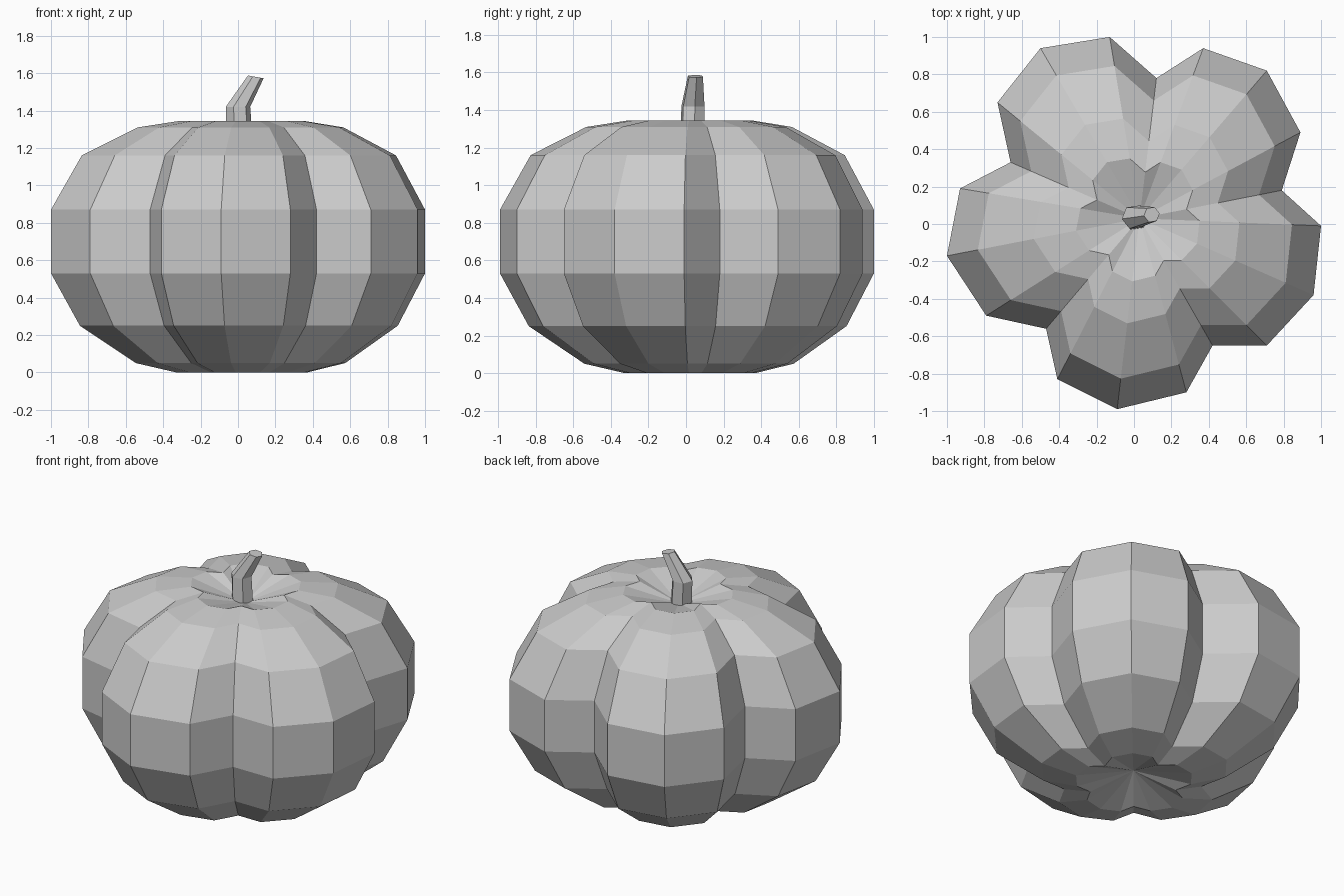
import bpy
import bmesh
import math
from mathutils import Matrix, Vector

cube = bpy.data.objects.get("Cube")
if cube:
    bpy.data.objects.remove(cube, do_unlink=True)


def make_material(name, colour):
    material = bpy.data.materials.new(name)
    material.use_nodes = True
    material.diffuse_color = colour
    material.node_tree.nodes["Principled BSDF"].inputs["Base Color"].default_value = colour
    return material


def make_object(name, bm, material):
    bmesh.ops.recalc_face_normals(bm, faces=bm.faces)
    mesh = bpy.data.meshes.new(name)
    bm.to_mesh(mesh)
    bm.free()
    mesh.materials.append(material)
    obj = bpy.data.objects.new(name, mesh)
    bpy.context.scene.collection.objects.link(obj)
    return obj


def bridge(bm, lower, upper):
    count = len(lower)
    for i in range(count):
        j = (i + 1) % count
        bm.faces.new((lower[i], lower[j], upper[j], upper[i]))


def fan(bm, ring, tip):
    for i in range(len(ring)):
        bm.faces.new((ring[i], ring[(i + 1) % len(ring)], tip))


grey = make_material("plain grey", (0.6, 0.6, 0.6, 1))

# Pumpkin body: five lobes, each three crest points followed by a groove
centre = Vector((0.03, 0.03))
outline = [
    (0.71, -0.65), (0.96, -0.38), (1.0, -0.01), (0.79, 0.18),
    (0.89, 0.49), (0.71, 0.82), (0.37, 0.94), (0.12, 0.78),
    (-0.13, 1.0), (-0.5, 0.94), (-0.73, 0.65), (-0.66, 0.33),
    (-0.93, 0.19), (-1.0, -0.17), (-0.79, -0.49), (-0.47, -0.56),
    (-0.41, -0.83), (-0.09, -0.99), (0.28, -0.9), (0.42, -0.65),
]
# Height and outline scale of each ring
profile = [
    (0, 0.35), (0.05, 0.56), (0.25, 0.85), (0.53, 1),
    (0.87, 1), (1.16, 0.84), (1.31, 0.55), (1.345, 0.33),
]
body = bmesh.new()
rings = []
for height, scale in profile:
    points = [centre + (Vector(p) - centre) * scale for p in outline]
    rings.append([body.verts.new((p.x, p.y, height)) for p in points])
for lower, upper in zip(rings, rings[1:]):
    bridge(body, lower, upper)

# Dimples at the base and around the stem
fan(body, rings[0], body.verts.new((centre.x, centre.y, 0.09)))
fan(body, rings[-1], body.verts.new((centre.x, centre.y, 1.25)))
make_object("pumpkin_body", body, grey)

# Bent six-sided stem: centre, radius and tilt of each section
sections = [
    ((0.01, 0.035, 1.23), 0.07, 0),
    ((0, 0.037, 1.42), 0.066, 0),
    ((0.095, 0.05, 1.58), 0.043, 10),
]
stem = bmesh.new()
rings = []
for position, radius, tilt in sections:
    turn = Matrix.Rotation(math.radians(tilt), 3, "Y")
    ring = []
    for i in range(6):
        angle = math.tau * i / 6 + 0.15
        offset = Vector((math.cos(angle), math.sin(angle), 0)) * radius
        ring.append(stem.verts.new(Vector(position) + turn @ offset))
    rings.append(ring)
for lower, upper in zip(rings, rings[1:]):
    bridge(stem, lower, upper)
stem.faces.new(rings[0])
stem.faces.new(rings[-1])
make_object("stem", stem, grey)
